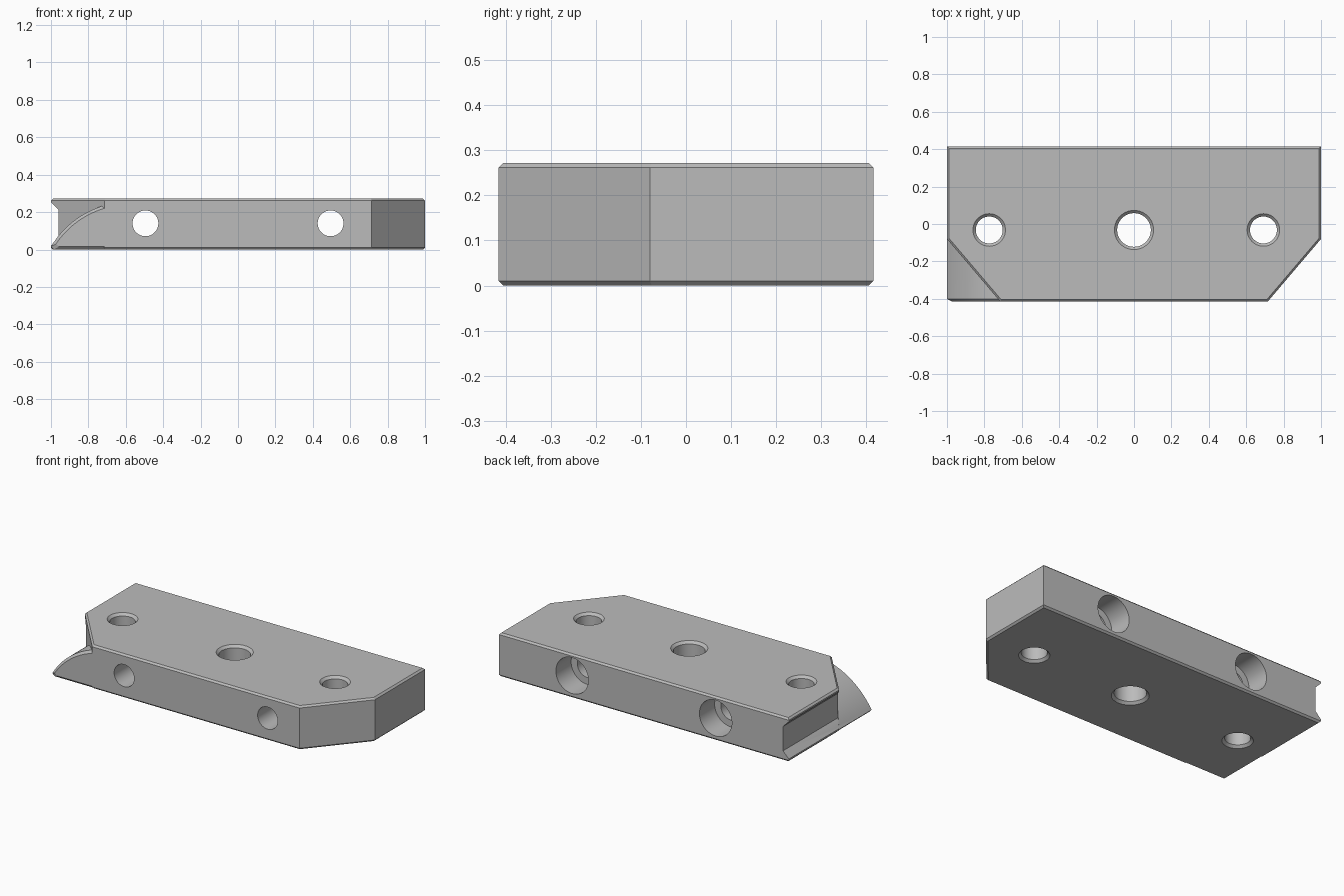
import bpy, bmesh, math
from mathutils import Vector

cube = bpy.data.objects.get("Cube")
if cube:
    bpy.data.objects.remove(cube, do_unlink=True)

H, D, C = 0.272, 0.415, 0.015          # height, half depth, chamfer
CORNER = ((-1, -0.08), (-0.715, -D))   # ends of the diagonal corner cut
MID_Z = 0.14

steel = bpy.data.materials.new("grey_steel")
steel.use_nodes = True
GREY = (0.5, 0.5, 0.5, 1)
steel.diffuse_color = GREY
steel.node_tree.nodes["Principled BSDF"].inputs["Base Color"].default_value = GREY


def make_object(name, bm):
    bmesh.ops.recalc_face_normals(bm, faces=bm.faces)
    mesh = bpy.data.meshes.new(name)
    bm.to_mesh(mesh)
    bm.free()
    mesh.materials.append(steel)
    obj = bpy.data.objects.new(name, mesh)
    bpy.context.collection.objects.link(obj)
    return obj


def loft(bm, loops):
    """Skin matching point loops and cap both ends."""
    rings = [[bm.verts.new(p) for p in loop] for loop in loops]
    n = len(rings[0])
    for a, b in zip(rings, rings[1:]):
        for i in range(n):
            j = (i + 1) % n
            bm.faces.new((a[i], a[j], b[j], b[i]))
    bm.faces.new(rings[0])
    bm.faces.new(rings[-1])


def boolean(target, tool, operation):
    mod = target.modifiers.new(operation, 'BOOLEAN')
    mod.operation, mod.object, mod.solver = operation, tool, 'EXACT'
    bpy.context.view_layer.objects.active = target
    bpy.ops.object.modifier_apply(modifier=mod.name)
    bpy.data.objects.remove(tool, do_unlink=True)


def round_cutter(name, stations, place):
    """Stepped round cutter from (position, radius) stations along its axis."""
    bm = bmesh.new()
    turns = [math.tau * i / 48 for i in range(48)]
    loft(bm, [[place(r * math.cos(t), r * math.sin(t), s) for t in turns]
              for s, r in stations])
    return make_object(name, bm)


# Plate with both front corners cut and chamfered top and bottom rims
half = [(0.715, -D), (1, -0.08), (1, D)]
outline = half + [(-x, y) for x, y in reversed(half)]
bm = bmesh.new()
loft(bm, [[(x, y, z) for x, y in outline] for z in (0, H)])
rims = [e for e in bm.edges if abs(e.verts[0].co.z - e.verts[1].co.z) < 0.001]
bmesh.ops.bevel(bm, geom=rims, offset=C * math.sqrt(2), offset_type='WIDTH',
                segments=1, affect='EDGES')
plate = make_object("clamp_plate", bm)


# Curved ramp filling the foot of one front corner
def ramp_profile(y, inset):
    cx, cz, r = -0.579, -0.235, 0.49 - inset
    start = math.pi - math.asin((C + inset - cz) / r)
    end = math.pi - math.acos((cx + 0.69) / r)
    angles = [start + (end - start) * i / 20 for i in range(21)]
    arc = [(cx + r * math.cos(a), y, cz + r * math.sin(a)) for a in angles]
    return arc + [(-0.69, y, inset), (arc[0][0] + C, y, inset)]


bm = bmesh.new()
loft(bm, [ramp_profile(-D, C), ramp_profile(C - D, 0), ramp_profile(-0.06, 0)])
boolean(plate, make_object("corner_ramp", bm), 'UNION')

# Flared groove along the end face, stopping at the diagonal corner wall
bm = bmesh.new()
section = [(-1.04, H - C + 0.035), (-0.96, H - C - 0.045),
           (-0.96, C + 0.045), (-1.04, C - 0.035)]
loft(bm, [[(x, y, z) for x, z in section] for y in (-0.3, 0.5)])
start, end = (Vector((x, y, 0)) for x, y in CORNER)
along = end - start
bmesh.ops.bisect_plane(bm, geom=bm.verts[:] + bm.edges[:] + bm.faces[:],
                       plane_co=start, plane_no=(along.y, -along.x, 0),
                       clear_outer=True)
bmesh.ops.holes_fill(bm, edges=bm.edges[:])
boolean(plate, make_object("groove_cutter", bm), 'DIFFERENCE')

# Vertical holes with countersunk rims
for x, r in ((-0.774, 0.072), (0, 0.09), (0.692, 0.072)):
    w = r + C
    e = 0.01
    stations = [(-e, w + e), (C, r), (H - C, r), (H + e, w + e)]
    hole = round_cutter("hole_cutter", stations,
                        lambda u, v, s: (x + u, v - 0.032, s))
    boolean(plate, hole, 'DIFFERENCE')

# Horizontal screw holes, counterbored from the back
for x in (-0.495, 0.495):
    stations = [(-0.5, 0.069), (D - 0.15, 0.069), (D - 0.15, 0.112), (0.5, 0.112)]
    hole = round_cutter("screw_cutter", stations,
                        lambda u, v, s: (x + u, s, MID_Z + v))
    boolean(plate, hole, 'DIFFERENCE')

# Smooth the round walls, keep the machined edges crisp
bpy.ops.object.select_all(action='DESELECT')
plate.select_set(True)
bpy.context.view_layer.objects.active = plate
bpy.ops.object.shade_smooth_by_angle(angle=math.radians(25))
